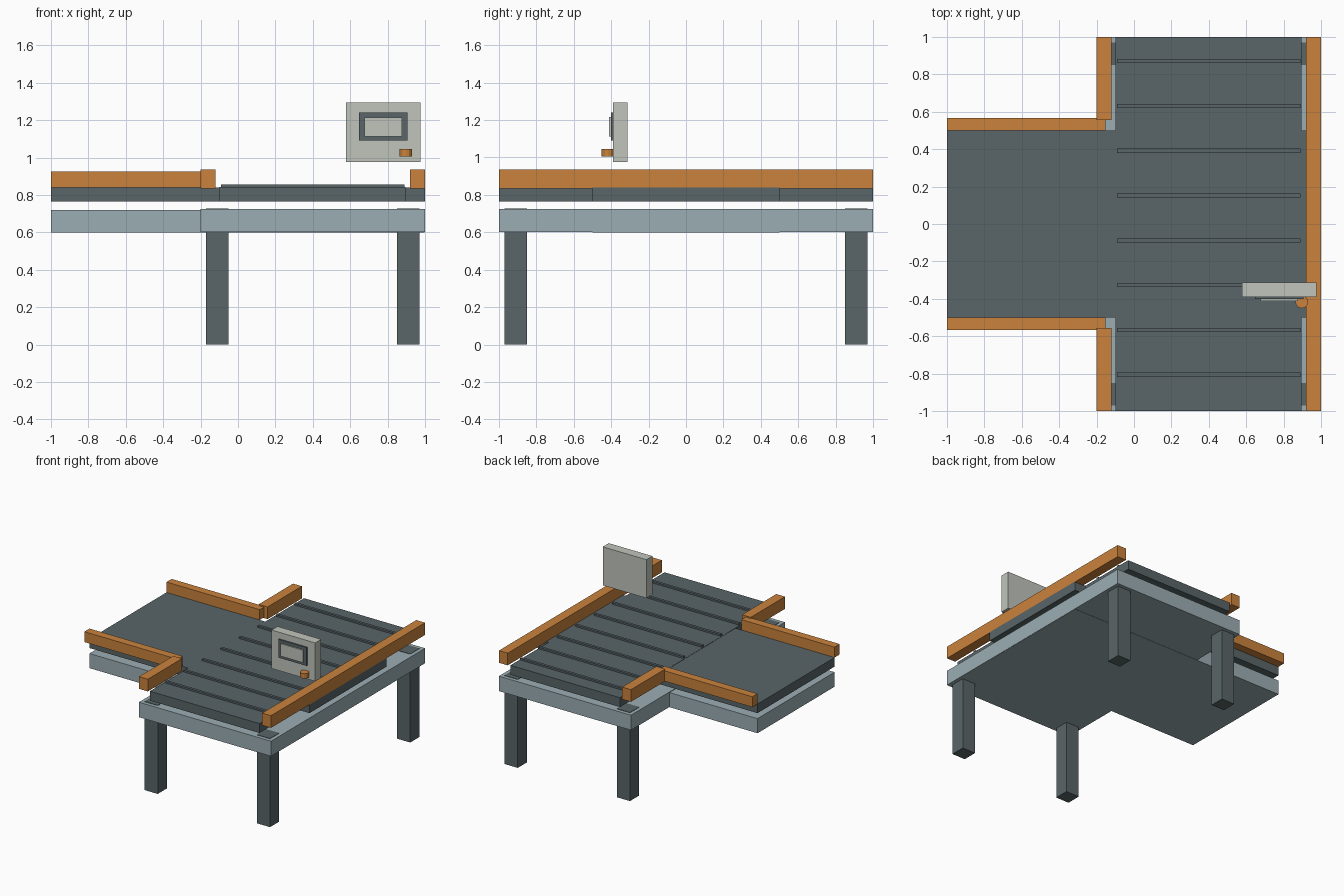
import bpy

cube = bpy.data.objects.get("Cube")
if cube:
    bpy.data.objects.remove(cube, do_unlink=True)


def material(name, rgb):
    mat = bpy.data.materials.new(name)
    mat.use_nodes = True
    colour = (*rgb, 1.0)
    mat.diffuse_color = colour
    mat.node_tree.nodes["Principled BSDF"].inputs["Base Color"].default_value = colour
    return mat


DARK = material("dark slate", (0.10, 0.13, 0.14))
STEEL = material("pale steel", (0.33, 0.42, 0.455))
ORANGE = material("safety orange", (0.59, 0.225, 0.045))
CASING = material("light casing grey", (0.53, 0.56, 0.50))


def box(name, x, y, z, mat):
    """Box from (low, high) ranges on each axis."""
    bpy.ops.mesh.primitive_cube_add(size=1)
    obj = bpy.context.object
    obj.name = name
    for v in obj.data.vertices:
        v.co = [(r[0] + r[1]) / 2 + c * (r[1] - r[0]) for r, c in zip((x, y, z), v.co)]
    obj.data.materials.append(mat)
    return obj


def span(centre, width):
    return centre - width / 2, centre + width / 2


# Frames: long table and the crossing branch
box("main_frame", (-0.2, 1), (-1, 1), (0.602, 0.725), STEEL)
box("branch_frame", (-1, 0.998), (-0.5, 0.5), (0.6, 0.72), STEEL)

# Legs, with tops just showing through the frame
for side, x in (("right", -0.11), ("left", 0.91)):
    for end, y in (("front", -0.91), ("back", 0.91)):
        box(f"{end}_{side}_leg", span(x, 0.12), span(y, 0.12), (0, 0.728), DARK)

# Conveyor beds
box("main_bed", (-0.1, 0.895), (-1, 1), (0.765, 0.842), DARK)
box("branch_bed", (-1, 1), (-0.5, 0.5), (0.765, 0.84), DARK)

# Raised slats across the main bed
for i in range(8):
    box(f"slat_{i + 1}", (-0.09, 0.89), span(-0.806 + i * 0.2395, 0.022), (0.84, 0.856), DARK)

# Guard rails
box("long_rail", (0.92, 1), (-1, 1), (0.835, 0.935), ORANGE)
for end, s in (("front", -1), ("back", 1)):
    box(f"{end}_short_rail", (-0.2, -0.12), sorted((s * 0.555, s)), (0.835, 0.935), ORANGE)
    box(f"{end}_branch_rail", (-1, -0.153), sorted((s * 0.5, s * 0.567)), (0.84, 0.925), ORANGE)

# Control panel
box("control_panel", (0.578, 0.975), (-0.39, -0.312), (0.977, 1.293), CASING)
box("screen_bezel", (0.648, 0.905), (-0.402, -0.388), (1.09, 1.24), DARK)
box("screen", (0.677, 0.878), (-0.412, -0.4), (1.113, 1.215), CASING)
bpy.ops.mesh.primitive_cylinder_add(vertices=12, radius=0.034, depth=0.04,
                                    location=(0.897, -0.417, 1.025))
button = bpy.context.object
button.name = "stop_button"
button.data.materials.append(ORANGE)
